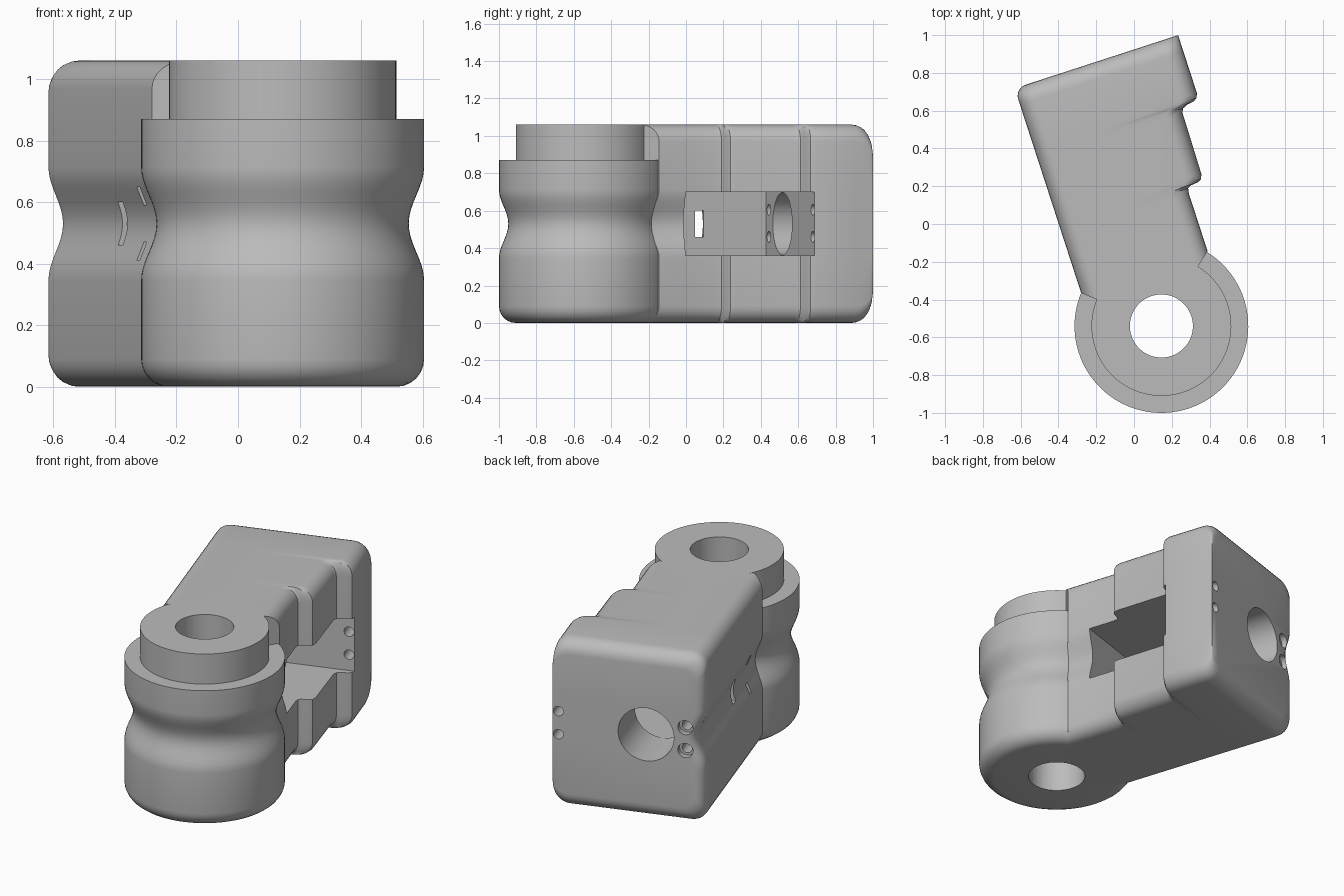
import bpy, bmesh, math
from mathutils import Matrix, Vector

if "Cube" in bpy.data.objects:
    bpy.data.objects.remove(bpy.data.objects["Cube"], do_unlink=True)

grey = bpy.data.materials.new("light_grey")
grey.use_nodes = True
grey.diffuse_color = (0.5, 0.5, 0.5, 1)
grey.node_tree.nodes["Principled BSDF"].inputs["Base Color"].default_value = (0.5, 0.5, 0.5, 1)

# Local frame: origin on the bore axis, +y along the arm, turned at the end
TOP, MID, FILLET, HALF, BACK = 1.06, 0.53, 0.09, 0.35, 1.437
BORE = 0.167


def make_object(name, bm):
    bmesh.ops.recalc_face_normals(bm, faces=bm.faces)
    mesh = bpy.data.meshes.new(name)
    bm.to_mesh(mesh)
    bm.free()
    obj = bpy.data.objects.new(name, mesh)
    bpy.context.collection.objects.link(obj)
    mesh.materials.append(grey)
    return obj


def combine(target, tool, operation="DIFFERENCE"):
    mod = target.modifiers.new("combine", "BOOLEAN")
    mod.operation, mod.solver, mod.object = operation, "EXACT", tool
    bpy.context.view_layer.objects.active = target
    bpy.ops.object.modifier_apply(modifier=mod.name)
    bpy.data.objects.remove(tool, do_unlink=True)


def box(x, y, z, round_front=0):
    bm = bmesh.new()
    bmesh.ops.create_cube(bm, size=1)
    for v in bm.verts:
        v.co = [r[0] if c < 0 else r[1] for c, r in zip(v.co, (x, y, z))]
    if round_front:
        edges = [e for e in bm.edges if all(v.co.y == y[0] for v in e.verts)
                 and e.verts[0].co.z == e.verts[1].co.z]
        edges = [e for e in edges if e.verts[0].co.x != e.verts[1].co.x]
        bmesh.ops.bevel(bm, geom=edges, offset=round_front, segments=6,
                        profile=0.5, affect="EDGES")
    return make_object("cutter", bm)


def rod(radius, start, end, segments=32):
    start, end = Vector(start), Vector(end)
    bm = bmesh.new()
    turn = (end - start).to_track_quat("Z", "Y").to_matrix().to_4x4()
    bmesh.ops.create_cone(bm, cap_ends=True, segments=segments, radius1=radius,
                          radius2=radius, depth=(end - start).length,
                          matrix=Matrix.Translation((start + end) / 2) @ turn)
    return make_object("cutter", bm)


def groove(z, depth=0.05):
    t = min(abs(z - MID) / 0.185, 1)
    return depth * (0.5 + 0.5 * math.cos(math.pi * t))


waist = [MID - 0.185 + 0.37 * i / 16 for i in range(17)]
arc = [math.radians(15 * i) for i in range(7)]


# Round hub: lathed profile with rounded foot, waist and collar
def make_hub():
    profile = [(0, 0)]
    profile += [(0.46 - FILLET + FILLET * math.sin(a), FILLET * (1 - math.cos(a))) for a in arc]
    profile += [(0.46 - groove(z), z) for z in waist]
    profile += [(0.46, 0.87), (0.37, 0.87), (0.37, TOP), (0, TOP)]
    bm = bmesh.new()
    verts = [bm.verts.new((r, 0, z)) for r, z in profile]
    edges = [bm.edges.new(pair) for pair in zip(verts, verts[1:])]
    bmesh.ops.spin(bm, geom=verts + edges, cent=(0, 0, 0), axis=(0, 0, 1),
                   angle=math.tau, steps=96, use_merge=True)
    bmesh.ops.remove_doubles(bm, verts=bm.verts, dist=0.0001)
    return make_object("clamp_body", bm)


# Cross-section of the arm: rounded edges, side grooves
def section(right, inset=0, left_inset=0, right_groove=0):
    def half(width, depth):
        hi, lo = TOP - inset, inset
        pts = [(0, hi)]
        pts += [(width - FILLET * (1 - math.sin(a)), hi - FILLET * (1 - math.cos(a))) for a in arc]
        pts += [(width - groove(z, depth), z) for z in reversed(waist)]
        pts += [(width - FILLET * (1 - math.cos(a)), lo + FILLET * (1 - math.sin(a))) for a in arc]
        return pts + [(0, lo)]
    left = half(HALF - left_inset, 0.05)
    return half(right, right_groove) + [(-v, z) for v, z in reversed(left[1:-1])]


# Arm: sections lofted along its length, stepping out twice on one side
def make_arm():
    steps = [(0.33, 0.355), (0.45, 0.355), (0.62, 0.355), (0.65, 0.36), (0.66, 0.38),
             (0.664, 0.42), (0.675, 0.44), (0.70, 0.45), (1.04, 0.455), (1.06, 0.465),
             (1.072, 0.49), (1.078, 0.53), (1.09, 0.55), (1.115, 0.56)]
    rings = [[(v, 0.85 * abs(v), z) for v, z in section(0.355, right_groove=0.05)]]
    for u, right in steps:
        fade = 0.05 * max(0, min(1, (0.64 - u) / 0.25))
        rings.append([(v, u, z) for v, z in section(right, right_groove=fade)])
    for a in arc:
        u = BACK - FILLET + FILLET * math.sin(a)
        over = min(max(0, u - (BACK - 0.06)), 0.06)
        left = 0.06 - math.sqrt(0.06 ** 2 - over ** 2)
        rings.append([(v, u, z) for v, z in section(0.56, FILLET * (1 - math.cos(a)), left)])
    bm = bmesh.new()
    rows = [[bm.verts.new(p) for p in ring] for ring in rings]
    n = len(rows[0])
    for a, b in zip(rows, rows[1:]):
        for i in range(n):
            j = (i + 1) % n
            bm.faces.new((a[i], a[j], b[j], b[i]))
    bm.faces.new(rows[-1])
    bottom = n // 2
    bm.faces.new(rows[0][:bottom + 1])
    bm.faces.new(rows[0][bottom:] + rows[0][:1])
    return make_object("arm", bm)


body = make_hub()
combine(body, make_arm(), "UNION")

# Main bore, side pocket and rear bore
combine(body, rod(BORE, (0, 0, -0.2), (0, 0, 1.3), 64))
combine(body, box((-0.285, 0.8), (0.45, 1.11), (0.36, 0.70), 0.09))
combine(body, rod(BORE, (0, 1.0, MID), (0, 1.6, MID), 64))

# Screw holes through the rear wall, countersunk on one side
for z in (0.46, 0.605):
    for v in (0.525, -0.235):
        combine(body, rod(0.03, (v, 1.0, z), (v, 1.6, z), 24))
    combine(body, rod(0.045, (-0.235, 1.40, z), (-0.235, 1.6, z), 24))

# Slots through the thin side wall
combine(body, box((-0.45, -0.2), (0.71, 0.76), (0.46, 0.60)))
for z in ((0.41, 0.47), (0.59, 0.65)):
    combine(body, box((-0.45, -0.2), (0.47, 0.50), z))

# Turn the whole part into place
body.data.transform(Matrix.Translation((0.145, -0.54, 0)) @ Matrix.Rotation(math.radians(18), 4, "Z"))
bpy.ops.object.select_all(action="DESELECT")
body.select_set(True)
bpy.context.view_layer.objects.active = body
bpy.ops.object.shade_smooth_by_angle(angle=math.radians(30))
